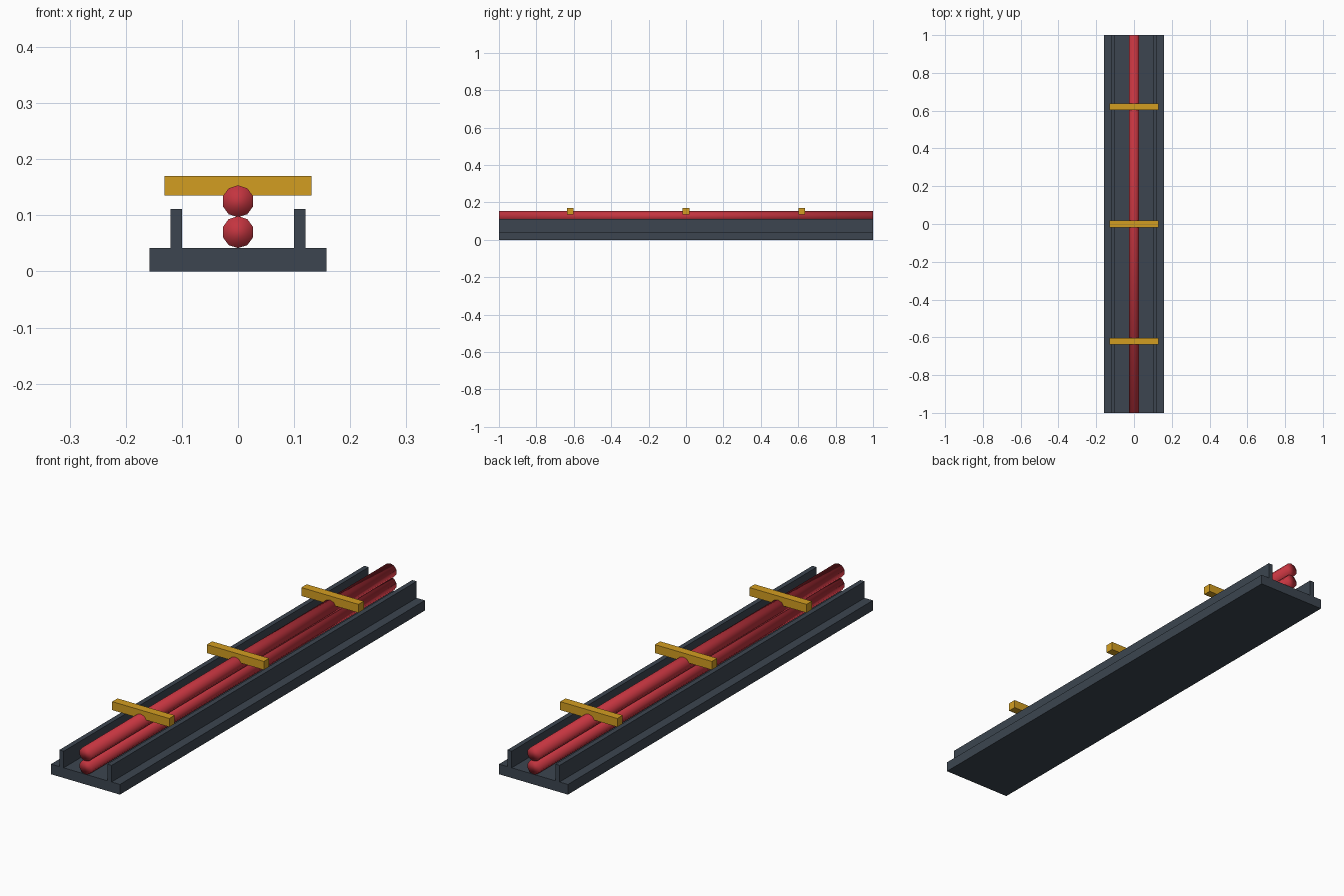
import bpy
from math import pi

if "Cube" in bpy.data.objects:
    bpy.data.objects.remove(bpy.data.objects["Cube"])


def material(name, color):
    m = bpy.data.materials.new(name)
    m.diffuse_color = (*color, 1)
    m.use_nodes = True
    m.node_tree.nodes["Principled BSDF"].inputs["Base Color"].default_value = m.diffuse_color
    return m


STEEL = material("dark_steel", (0.045, 0.06, 0.08))
RED = material("red_pipe", (0.55, 0.035, 0.05))
YELLOW = material("yellow_strap", (0.65, 0.34, 0.015))


def box(name, x, y, z, mat):
    """Box from (min, max) ranges on each axis."""
    bpy.ops.mesh.primitive_cube_add(size=1, location=[sum(r) / 2 for r in (x, y, z)])
    ob = bpy.context.object
    ob.name = name
    ob.scale = [r[1] - r[0] for r in (x, y, z)]
    bpy.ops.object.transform_apply(location=False, rotation=False, scale=True)
    ob.data.materials.append(mat)
    return ob


# Tray: base plate and two side walls
box("base_plate", (-0.158, 0.158), (-1, 1), (0, 0.042), STEEL)
box("left_wall", (-0.12, -0.10), (-1, 1), (0.04, 0.111), STEEL)
box("right_wall", (0.10, 0.12), (-1, 1), (0.04, 0.111), STEEL)

# Two stacked ten-sided pipes, smooth shaded including the ends
for name, z in (("lower_pipe", 0.07), ("upper_pipe", 0.125)):
    bpy.ops.mesh.primitive_cylinder_add(vertices=10, radius=0.0285, depth=2,
                                        location=(0, 0, z), rotation=(pi / 2, 0, 0))
    pipe = bpy.context.object
    pipe.name = name
    pipe.data.materials.append(RED)
    bpy.ops.object.shade_smooth()

# Cross straps over the upper pipe
for name, y in (("front_strap", -0.62), ("middle_strap", 0), ("back_strap", 0.62)):
    box(name, (-0.131, 0.131), (y - 0.0175, y + 0.0175), (0.135, 0.17), YELLOW)
